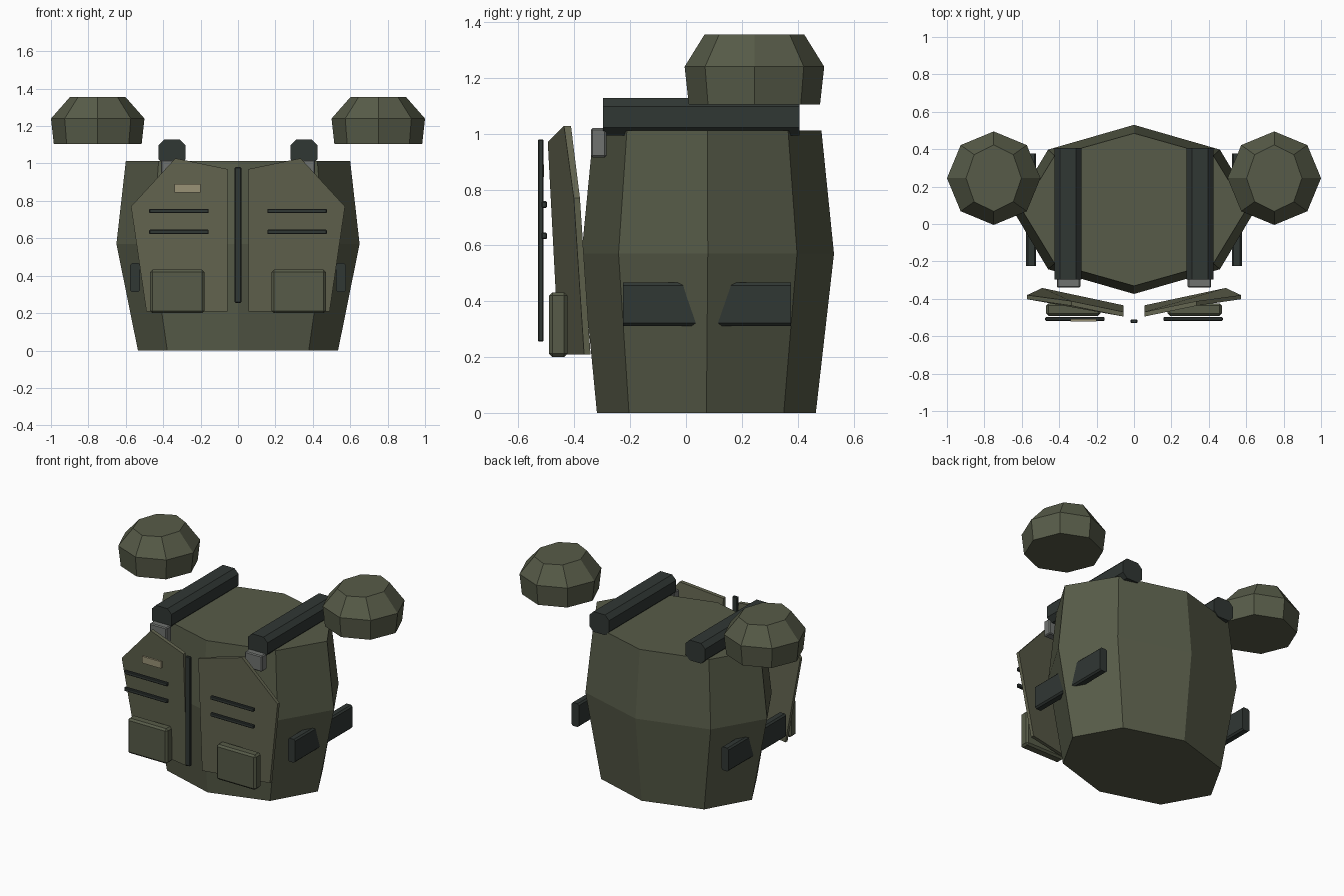
import bpy, bmesh
from math import cos, sin, pi
from mathutils import Vector

if "Cube" in bpy.data.objects:
    bpy.data.objects.remove(bpy.data.objects["Cube"])


def material(name, rgb):
    m = bpy.data.materials.new(name)
    m.diffuse_color = (*rgb, 1)
    m.use_nodes = True
    m.node_tree.nodes["Principled BSDF"].inputs["Base Color"].default_value = m.diffuse_color
    return m


OLIVE = material("olive", (0.095, 0.105, 0.065))
PANEL = material("light_olive", (0.125, 0.13, 0.08))
DARK = material("dark_webbing", (0.03, 0.038, 0.034))
METAL = material("grey_metal", (0.16, 0.17, 0.16))
TAN = material("tan", (0.32, 0.29, 0.18))


def finish(bm, name, mat):
    bmesh.ops.recalc_face_normals(bm, faces=bm.faces)
    me = bpy.data.meshes.new(name)
    bm.to_mesh(me)
    bm.free()
    me.materials.append(mat)
    ob = bpy.data.objects.new(name, me)
    bpy.context.collection.objects.link(ob)
    return ob


def loft(name, loops, mat):
    """Closed solid through matching loops of points."""
    bm = bmesh.new()
    rings = [[bm.verts.new(p) for p in loop] for loop in loops]
    n = len(rings[0])
    for a, b in zip(rings, rings[1:]):
        for i in range(n):
            j = (i + 1) % n
            bm.faces.new((a[i], a[j], b[j], b[i]))
    bm.faces.new(rings[0])
    bm.faces.new(rings[-1])
    return finish(bm, name, mat)


def octagon(cx, cy, rx, ry, z):
    return [(cx + rx * cos(i * pi / 4), cy + ry * sin(i * pi / 4), z) for i in range(8)]


def box(name, lo, hi, mat, bevel=0.0, axis=None):
    """Box from corner to corner; chamfers all edges or only those along one axis."""
    lo, hi = Vector(lo), Vector(hi)
    bm = bmesh.new()
    bmesh.ops.create_cube(bm, size=1)
    for v in bm.verts:
        v.co = (lo + hi) / 2 + v.co * (hi - lo)
    if bevel:
        edges = [e for e in bm.edges if axis is None
                 or abs((e.verts[0].co - e.verts[1].co)[axis]) > 1e-5]
        bmesh.ops.bevel(bm, geom=edges, offset=bevel, segments=1,
                        affect='EDGES', clamp_overlap=True)
    return finish(bm, name, mat)


# Torso: eight-sided barrel
loft("torso", [octagon(0, 0.073, 0.535, 0.392, 0),
               octagon(0, 0.078, 0.65, 0.452, 0.57),
               octagon(0, 0.077, 0.60, 0.408, 1.012)], OLIVE)

# Centre zip and name tag
box("zip", (-0.018, -0.53, 0.255), (0.018, -0.51, 0.98), DARK, 0.004)
box("tag", (-0.34, -0.522, 0.845), (-0.20, -0.508, 0.89), TAN)

# Front panel outline: x, z, front y, back y
PANEL_PTS = [(0.055, 0.21, -0.455, -0.435), (0.49, 0.21, -0.365, -0.342),
             (0.572, 0.77, -0.402, -0.38), (0.335, 1.028, -0.437, -0.412),
             (0.055, 0.97, -0.495, -0.47)]

for s, side in ((-1, "right"), (1, "left")):
    def sbox(name, lo, hi, *args):
        xs = sorted((s * lo[0], s * hi[0]))
        box(f"{name}_{side}", (xs[0], *lo[1:]), (xs[1], *hi[1:]), *args)

    # Shoulder pad
    loft(f"shoulder_pad_{side}", [octagon(s * 0.75, 0.245, 0.235, 0.235, 1.105),
                                  octagon(s * 0.75, 0.245, 0.25, 0.25, 1.24),
                                  octagon(s * 0.75, 0.245, 0.148, 0.178, 1.356)], OLIVE)
    # Shoulder strap and buckle
    sbox("shoulder_strap", (0.28, -0.297, 0.993), (0.425, 0.406, 1.127), DARK, 0.03, 1)
    sbox("buckle", (0.287, -0.34, 0.915), (0.412, -0.285, 1.02), METAL, 0.006)
    # Side strap running through the torso
    sbox("side_strap", (0.523, -0.225, 0.312), (0.577, 0.376, 0.467), DARK, 0.01, 1)
    # Front panel
    loft(f"front_panel_{side}", [[(s * x, f, z) for x, z, f, b in PANEL_PTS],
                                 [(s * x, b, z) for x, z, f, b in PANEL_PTS]], PANEL)
    # Pocket and webbing rows
    sbox("pocket", (0.18, -0.491, 0.20), (0.47, -0.425, 0.432), OLIVE, 0.012)
    for i, z in enumerate((0.746, 0.634)):
        sbox(f"webbing_{i + 1}", (0.157, -0.518, z - 0.012), (0.475, -0.498, z + 0.012),
             DARK, 0.004)
